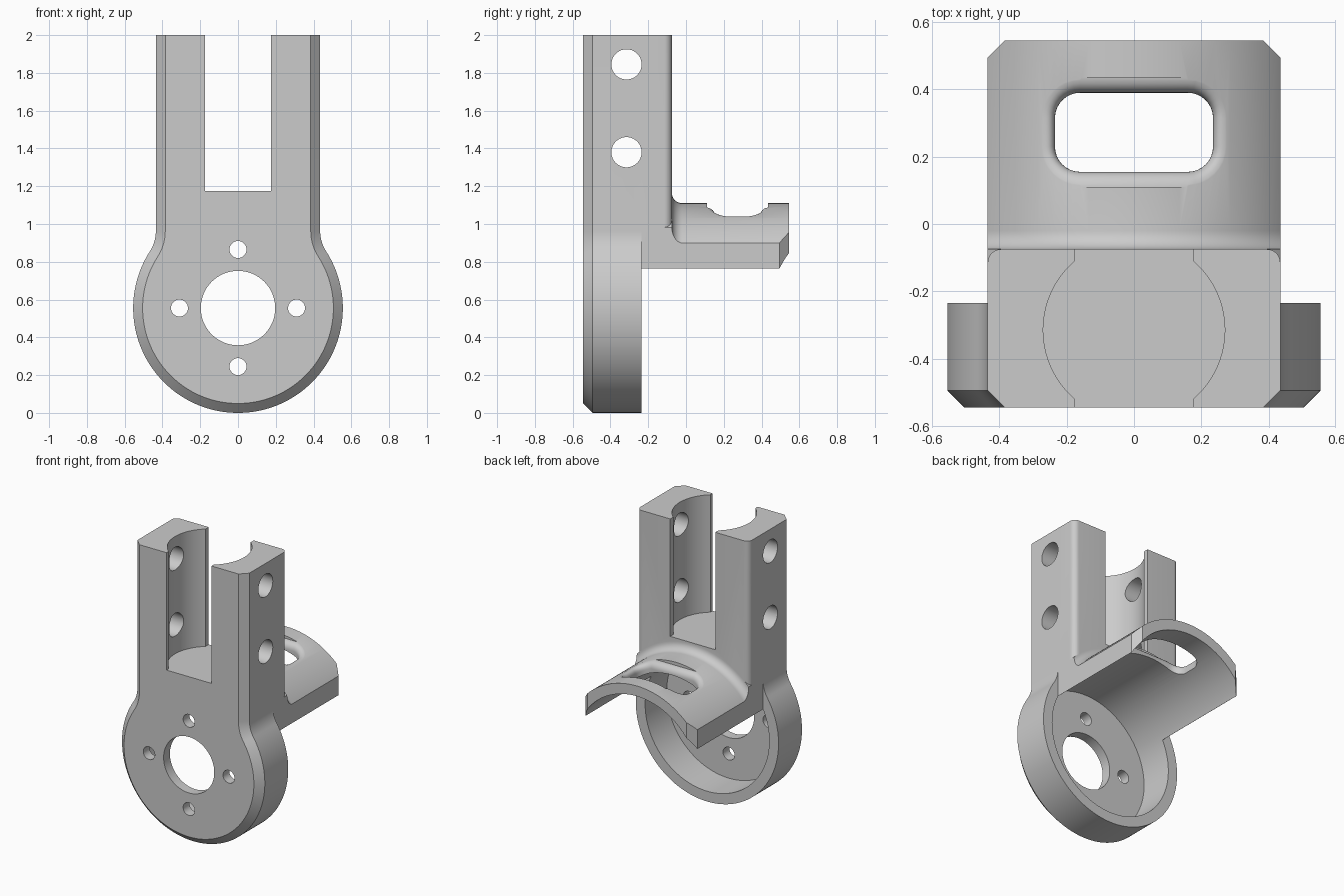
import bpy, bmesh
from math import sin, cos, pi, atan2, sqrt, radians

if "Cube" in bpy.data.objects:
    bpy.data.objects.remove(bpy.data.objects["Cube"])

RING_Z, RING_R, INNER_R = 0.555, 0.555, 0.4825
HALF_W, FRONT, BACK = 0.435, -0.545, 0.545
CHAMFER = 0.05
BORE_Y = -0.315

metal = bpy.data.materials.new("grey metal")
metal.use_nodes = True
GREY = (0.6, 0.6, 0.6, 1)
metal.diffuse_color = GREY
metal.node_tree.nodes["Principled BSDF"].inputs["Base Color"].default_value = GREY


def loft(name, loops):
    """Closed solid skinned through equal-length loops, capped at both ends."""
    bm = bmesh.new()
    rings = [[bm.verts.new(p) for p in loop] for loop in loops]
    n = len(rings[0])
    for a, b in zip(rings, rings[1:]):
        for i in range(n):
            j = (i + 1) % n
            bm.faces.new((a[i], a[j], b[j], b[i]))
    bm.faces.new(rings[0])
    bm.faces.new(rings[-1])
    bmesh.ops.recalc_face_normals(bm, faces=bm.faces)
    mesh = bpy.data.meshes.new(name)
    bm.to_mesh(mesh)
    bm.free()
    mesh.materials.append(metal)
    ob = bpy.data.objects.new(name, mesh)
    bpy.context.collection.objects.link(ob)
    return ob


def arc(cx, cy, r, a0, a1, n):
    return [(cx + r * cos(a0 + (a1 - a0) * i / n),
             cy + r * sin(a0 + (a1 - a0) * i / n)) for i in range(n + 1)]


def circle(r, n):
    return arc(0, 0, r, 0, 2 * pi, n)[:-1]


def along_y(name, r, y0, y1, x=0, z=RING_Z, n=64):
    return loft(name, [[(x + u, y, z + v) for u, v in circle(r, n)] for y in (y0, y1)])


def prism(name, outline, z0, z1):
    return loft(name, [[(x, y, z) for x, y in outline] for z in (z0, z1)])


def boolean(target, tool, operation):
    mod = target.modifiers.new(operation, 'BOOLEAN')
    mod.operation, mod.solver, mod.object = operation, 'EXACT', tool
    bpy.context.view_layer.objects.active = target
    bpy.ops.object.modifier_apply(modifier=mod.name)
    bpy.data.objects.remove(tool)


def keyhole(inset, y):
    """Round disc blending through concave fillets into a straight neck."""
    r, f = RING_R - inset, 0.2 + inset
    cx = HALF_W + 0.2
    h = sqrt((RING_R + 0.2) ** 2 - cx ** 2)
    a = atan2(h, cx)
    right = [(HALF_W - inset, 2 - RING_Z)] + arc(cx, h, f, pi, pi + a, 12)
    disc = arc(0, 0, r, a, -pi - a, 120)[1:-1]
    left = [(-x, z) for x, z in reversed(right)]
    return [(x, y, z + RING_Z) for x, z in right + disc + left]


# Front plate with chamfered front edge
bracket = loft("motor_bracket", [keyhole(CHAMFER, FRONT),
                                 keyhole(0, FRONT + CHAMFER),
                                 keyhole(0, -0.235)])

# Upright block with rounded rear edges
e = 0.04
right = arc(HALF_W - e, -0.075 - e, e, 0, pi / 2, 8)
outline = [(HALF_W, -0.4)] + right
outline += [(-x, y) for x, y in reversed(outline)]
boolean(bracket, prism("upright", outline, 0.765, 2), 'UNION')

# Curved rear arm, flaring into the upright, trimmed to width
f = 0.055
profile = [(-0.2, RING_R + f)] + [(y, r) for y, r in
           arc(-0.075 + f, RING_R + f, f, pi, 1.5 * pi, 8)] + [(BACK, RING_R)]
arm = loft("rear_arm", [[(u, y, RING_Z + v) for u, v in circle(r, 128)]
                        for y, r in profile])
half = [(HALF_W, -0.19), (HALF_W, BACK - CHAMFER), (HALF_W - CHAMFER, BACK + 0.0)]
trim = half + [(-x, y) for x, y in reversed(half)]
boolean(arm, prism("arm_trim", trim, 0.765, 1.5), 'INTERSECT')
boolean(bracket, arm, 'UNION')

# Cylindrical pocket behind the plate and under the arm
boolean(bracket, along_y("pocket", INNER_R, -0.475, 0.8, n=128), 'DIFFERENCE')

# Shaft hole and four screw holes
boolean(bracket, along_y("shaft_hole", 0.197, -0.8, -0.4), 'DIFFERENCE')
for k in range(4):
    x, z = 0.31 * cos(k * pi / 2), RING_Z + 0.31 * sin(k * pi / 2)
    boolean(bracket, along_y("screw_hole", 0.045, -0.8, -0.4, x, z, 32), 'DIFFERENCE')

# Fork: straight slot plus vertical bore
slot = [(0.175, -0.8), (0.175, 0.2), (-0.175, 0.2), (-0.175, -0.8)]
boolean(bracket, prism("fork_slot", slot, 1.175, 2.2), 'DIFFERENCE')
bore = [(x, y + BORE_Y) for x, y in circle(0.27, 96)]
boolean(bracket, prism("fork_bore", bore, 1.175, 2.2), 'DIFFERENCE')

# Cross holes through both prongs
for z in (1.38, 1.845):
    hole = loft("cross_hole", [[(x, BORE_Y + u, z + v) for u, v in circle(0.08, 48)]
                               for x in (-0.8, 0.8)])
    boolean(bracket, hole, 'DIFFERENCE')


def window(offset):
    """Rounded rectangle grown outward by offset."""
    c, pts = 0.075, []
    for k, (sx, sy) in enumerate(((1, 1), (-1, 1), (-1, -1), (1, -1))):
        pts += arc(sx * (0.235 - c), 0.2725 + sy * (0.1175 - c), c + offset,
                   k * pi / 2, (k + 1) * pi / 2, 8)
    return pts


# Arm window with a rounded upper lip that follows the curved surface
lip = 0.045
loops = [[(x, y, 0.8) for x, y in window(0)]]
for i in range(9):
    a = i * pi / 16
    r = RING_R - lip + lip * sin(a) + (0.001 if i == 8 else 0)
    loops.append([(x, y, RING_Z + sqrt(r * r - x * x))
                  for x, y in window(lip * (1 - cos(a)))])
loops.append([(x, y, 1.3) for x, y in window(lip)])
boolean(bracket, loft("arm_window", loops), 'DIFFERENCE')

# Smooth curved faces, keep machined edges sharp
bpy.ops.object.select_all(action='DESELECT')
bracket.select_set(True)
bpy.context.view_layer.objects.active = bracket
bpy.ops.object.shade_smooth_by_angle(angle=radians(30))
